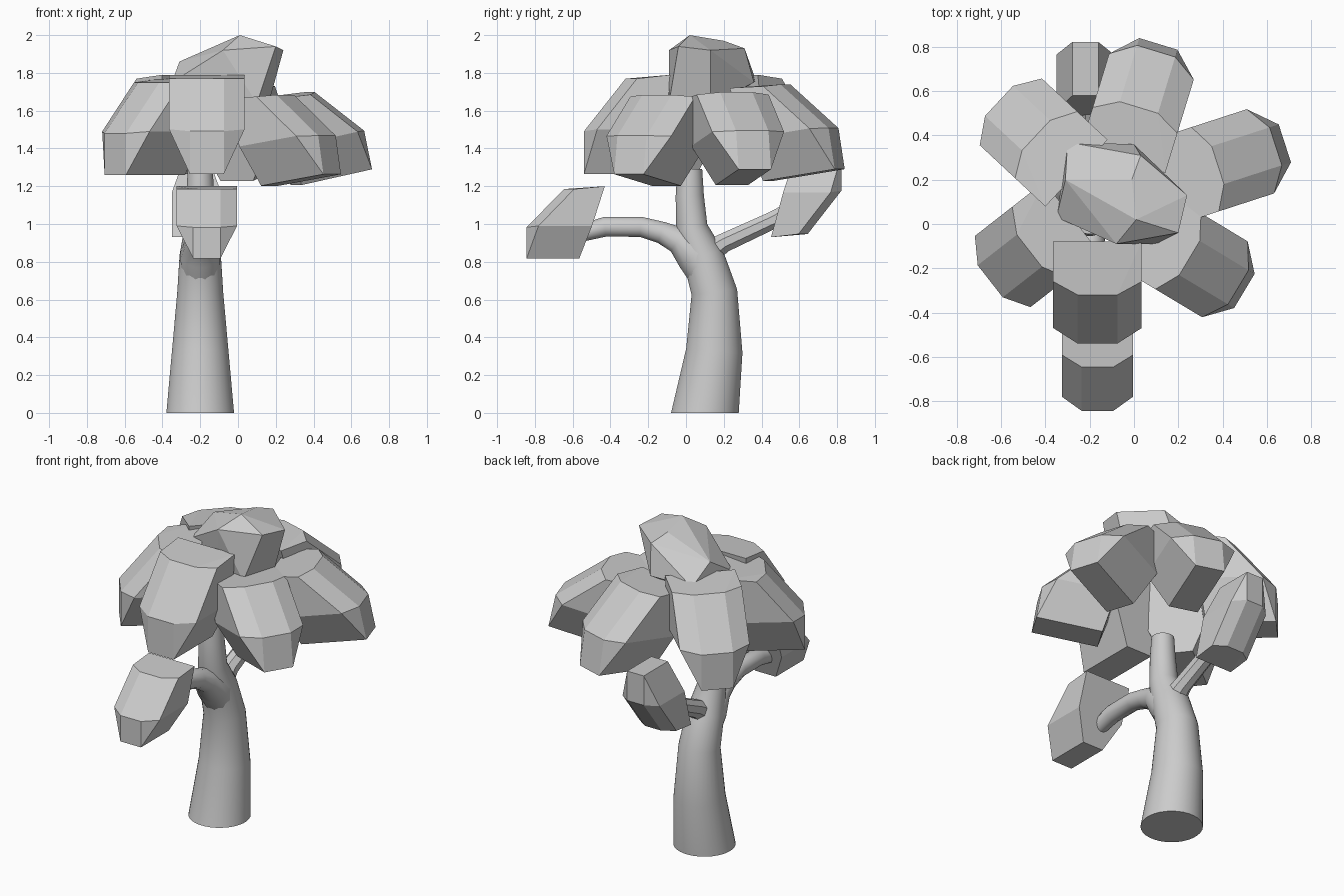
import bpy, bmesh, math
from mathutils import Vector, Matrix

if "Cube" in bpy.data.objects:
    bpy.data.objects.remove(bpy.data.objects["Cube"], do_unlink=True)

grey = bpy.data.materials.new("plain grey")
grey.use_nodes = True
grey.diffuse_color = (0.6, 0.6, 0.6, 1)
grey.node_tree.nodes["Principled BSDF"].inputs["Base Color"].default_value = (0.6, 0.6, 0.6, 1)


def finish(name, bm, smooth=False):
    bmesh.ops.recalc_face_normals(bm, faces=bm.faces)
    mesh = bpy.data.meshes.new(name)
    bm.to_mesh(mesh)
    bm.free()
    mesh.materials.append(grey)
    obj = bpy.data.objects.new(name, mesh)
    bpy.context.collection.objects.link(obj)
    if smooth:
        bpy.ops.object.select_all(action='DESELECT')
        obj.select_set(True)
        bpy.context.view_layer.objects.active = obj
        bpy.ops.object.shade_smooth_by_angle(angle=math.radians(40))
    return obj


def tube(name, path, sides, level_ends=False):
    """Tapered tube through (y, z, radius) stations in the plane of the trunk."""
    bm = bmesh.new()
    pts = [Vector((-0.2, y, z)) for y, z, r in path]
    rings = []
    for i, p in enumerate(pts):
        d = (pts[min(i + 1, len(pts) - 1)] - pts[max(i - 1, 0)]).normalized()
        if level_ends and i == 0:
            d = Vector((0, 0, 1))
        side = Vector((1, 0, 0))
        up = d.cross(side)
        r = path[i][2]
        angles = [2 * math.pi * (k + 0.5) / sides for k in range(sides)]
        rings.append([bm.verts.new(p + r * (math.cos(a) * side + math.sin(a) * up)) for a in angles])
    for a, b in zip(rings, rings[1:]):
        for k in range(sides):
            n = (k + 1) % sides
            bm.faces.new((a[k], a[n], b[n], b[k]))
    bm.faces.new(rings[0])
    bm.faces.new(rings[-1])
    return finish(name, bm, True)


def hull(name, points):
    bm = bmesh.new()
    for p in points:
        bm.verts.new(p)
    res = bmesh.ops.convex_hull(bm, input=bm.verts)
    loose = {v for v in res["geom_interior"] + res["geom_unused"] if isinstance(v, bmesh.types.BMVert)}
    bmesh.ops.delete(bm, geom=list(loose), context='VERTS')
    bmesh.ops.dissolve_limit(bm, angle_limit=math.radians(4), verts=bm.verts, edges=bm.edges)
    return finish(name, bm)


# Half profile of a leaf clump: outward, sideways, up
CLUMP = [(0, 0.2, 0), (0.18, 0.2, -0.02), (0.24, 0.09, -0.02),
         (0.39, 0.2, -0.28), (0.46, 0.09, -0.29), (0.46, 0.09, -0.51)]


def clump(name, origin, yaw, pitch=0, size=(1, 1, 1), heel=0.07):
    """Leaf clump; heel is how far out the inner end of its underside lies."""
    turn = Matrix.Rotation(math.radians(yaw), 3, 'Z') @ Matrix.Rotation(math.radians(-pitch), 3, 'Y')
    half = CLUMP + [(heel, 0.09, -0.51), (heel / 2, 0.2, -0.28)]
    hull(name, [Vector(origin) + turn @ Vector((u * size[0], s * v * size[1], w * size[2]))
                for u, v, w in half for s in (-1, 1)])


# Trunk and branches
tube("trunk", [(0.1, 0, 0.18), (0.15, 0.33, 0.15), (0.15, 0.64, 0.122), (0.09, 0.83, 0.11),
               (0.03, 0.98, 0.085), (0.02, 1.15, 0.075), (0.02, 1.29, 0.066)], 32, True)
tube("front_branch", [(0.14, 0.69, 0.1), (0.05, 0.835, 0.108), (-0.04, 0.915, 0.075), (-0.13, 0.955, 0.06),
                      (-0.24, 0.985, 0.055), (-0.43, 0.985, 0.054), (-0.6, 0.94, 0.045)], 12)
tube("back_branch", [(0.08, 0.82, 0.08), (0.2, 0.9, 0.055), (0.46, 1.02, 0.05), (0.6, 1.1, 0.045)], 8)

# Ring of upper clumps
clump("front_clump", (-0.165, -0.08, 1.79), -90, 0, (1, 1, 1.03))
clump("left_front_clump", (0.045, -0.03, 1.665), -31, 9, (1, 1, 0.94))
clump("left_back_clump", (0.145, 0.19, 1.665), 18, 12, (1.03, 1, 0.95))
clump("back_clump", (-0.05, 0.29, 1.72), 73, 9, (1.03, 1, 1))
clump("right_back_clump", (-0.26, 0.23, 1.79), 137, 0, (1.04, 1.03, 1.03))
clump("right_front_clump", (-0.28, 0.03, 1.77), 218, 0, (1.02, 1.02, 1))

# Lower clumps on the branches, the rear one hanging upside down
clump("low_front_clump", (-0.165, -0.43, 1.2), -90, 0, (0.9, 0.8, 0.75), 0.15)
clump("low_back_clump", (-0.22, 0.45, 0.93), 90, 0, (0.81, 0.65, -0.85), 0.16)

# Tilted crown
hull("crown_clump", [(0.01, 0.02, 2.0), (-0.01, 0.2, 1.97), (0.03, 0.31, 1.93), (0.2, -0.04, 1.94),
                     (0.24, 0.13, 1.92), (0.16, 0.13, 1.63), (0.1, -0.09, 1.64), (-0.08, -0.09, 1.92),
                     (-0.31, 0.2, 1.86), (-0.35, 0.03, 1.75), (-0.3, 0.37, 1.76), (0, 0.36, 1.75),
                     (-0.1, -0.05, 1.65), (-0.1, 0.2, 1.65)])
